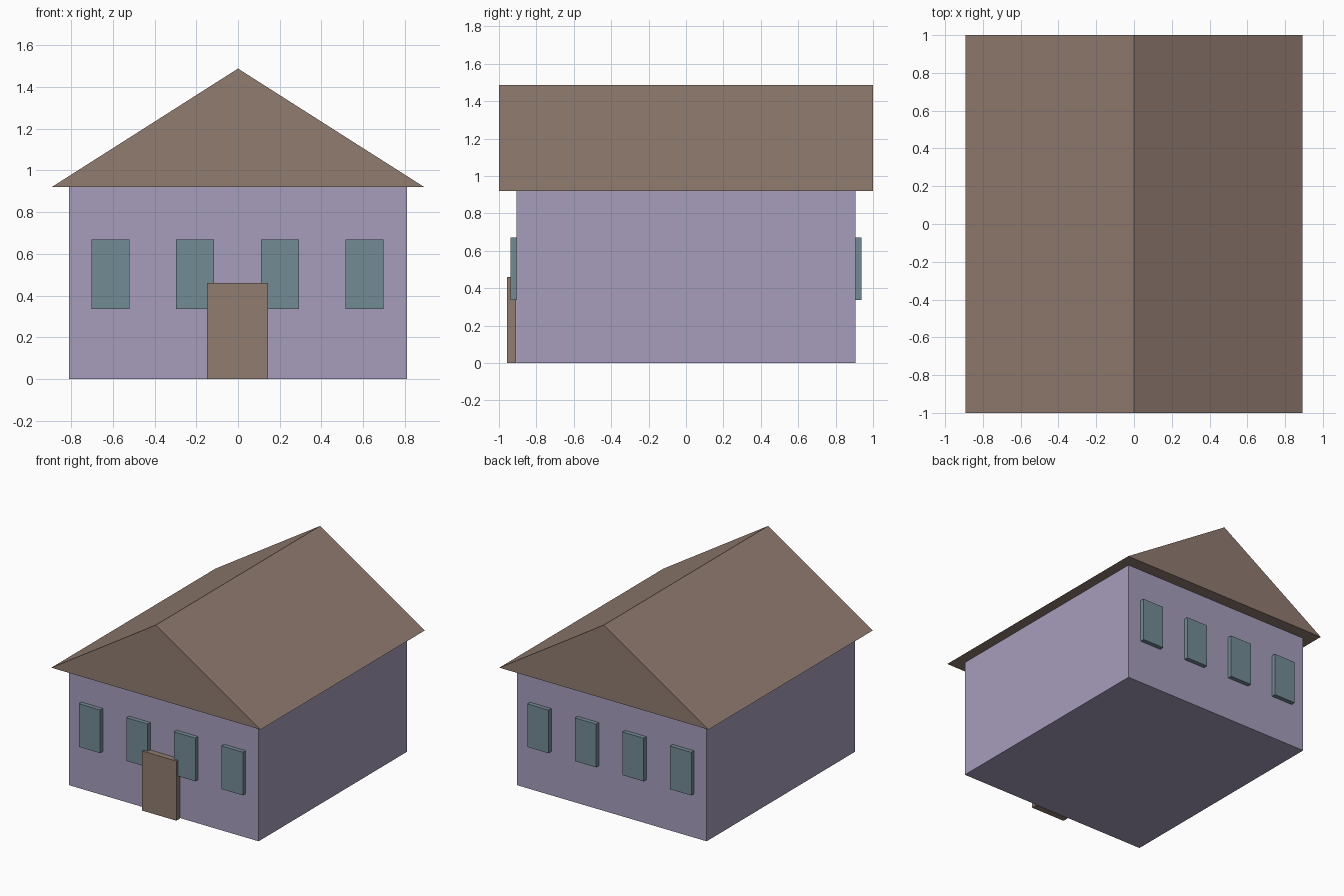
import bpy
import bmesh

cube = bpy.data.objects.get("Cube")
if cube:
    bpy.data.objects.remove(cube, do_unlink=True)


def material(name, rgb):
    mat = bpy.data.materials.new(name)
    mat.use_nodes = True
    mat.diffuse_color = (*rgb, 1)
    mat.node_tree.nodes["Principled BSDF"].inputs["Base Color"].default_value = (*rgb, 1)
    return mat


lilac = material("lilac wall", (0.38, 0.34, 0.50))
brown = material("brown wood", (0.28, 0.20, 0.16))
teal = material("teal glass", (0.17, 0.26, 0.30))


def prism(name, outline, y0, y1, mat):
    """Extrude an (x, z) outline from y0 to y1."""
    bm = bmesh.new()
    face = bm.faces.new([bm.verts.new((x, y0, z)) for x, z in outline])
    ext = bmesh.ops.extrude_face_region(bm, geom=[face])
    for v in ext["geom"]:
        if isinstance(v, bmesh.types.BMVert):
            v.co.y = y1
    bmesh.ops.recalc_face_normals(bm, faces=bm.faces)
    mesh = bpy.data.meshes.new(name)
    bm.to_mesh(mesh)
    bm.free()
    mesh.materials.append(mat)
    obj = bpy.data.objects.new(name, mesh)
    bpy.context.collection.objects.link(obj)
    return obj


def box(name, x0, x1, y0, y1, z0, z1, mat):
    return prism(name, [(x0, z0), (x1, z0), (x1, z1), (x0, z1)], y0, y1, mat)


# Walls and solid gable roof
WALL_Y = 0.905
EAVE = 0.92
box("walls", -0.81, 0.81, -WALL_Y, WALL_Y, 0, EAVE, lilac)
prism("roof", [(-0.893, EAVE), (0.893, EAVE), (0, 1.488)], -1, 1, brown)

# Front door
box("door", -0.148, 0.144, -0.956, -0.91, 0, 0.46, brown)

# Four windows on the front and four on the back
for side, sign in (("front", -1), ("back", 1)):
    for i in range(4):
        x = -0.611 + 0.406 * i
        box(f"{side}_window_{i + 1}", x - 0.091, x + 0.091,
            sign * WALL_Y, sign * 0.938, 0.337, 0.67, teal)
